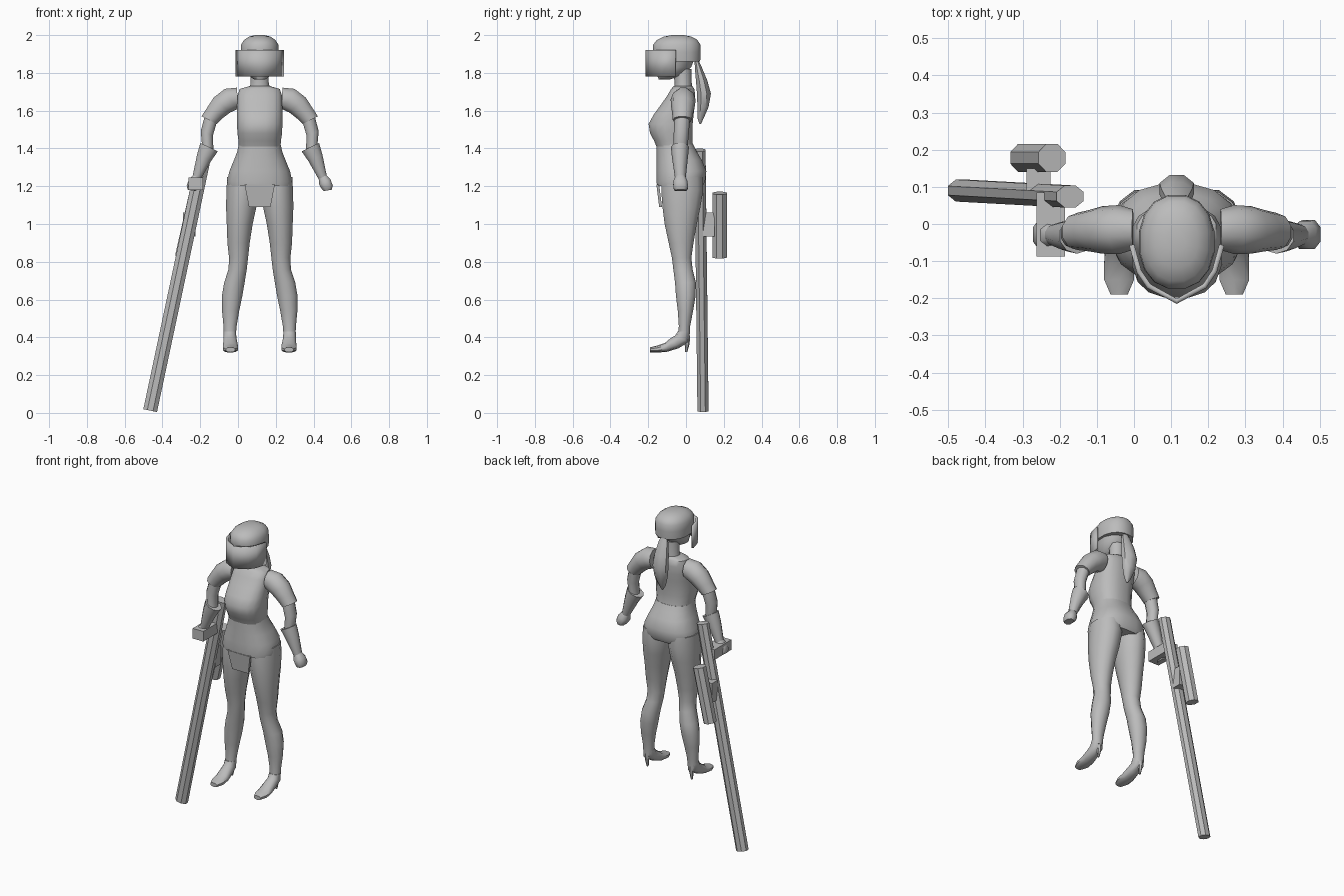
import bpy, bmesh, math
from mathutils import Vector

CX = 0.115                      # the figure's own centre line
grey = bpy.data.materials.new("plain_grey")
grey.diffuse_color = (0.5, 0.5, 0.5, 1)


def finish(name, bm, smooth=40):
    bmesh.ops.recalc_face_normals(bm, faces=bm.faces)
    me = bpy.data.meshes.new(name)
    bm.to_mesh(me)
    bm.free()
    me.materials.append(grey)
    ob = bpy.data.objects.new(name, me)
    bpy.context.collection.objects.link(ob)
    bpy.ops.object.select_all(action='DESELECT')
    bpy.context.view_layer.objects.active = ob
    ob.select_set(True)
    bpy.ops.object.shade_smooth_by_angle(angle=math.radians(smooth))
    return ob


def loft(name, rings, n=12, s=1, power=1.0, smooth=50):
    """Rings: (dx, y, z, rx, ry, roll, pitch); dx is from the centre line, s mirrors it."""
    bm = bmesh.new()
    loops = []
    for r in rings:
        dx, y, z, rx, ry, roll, pitch = tuple(r) + (0,) * (7 - len(r))
        t, p = math.radians(roll), math.radians(pitch)
        u = Vector((math.cos(t), 0, math.sin(t)))
        v = Vector((0, math.cos(p), -math.sin(p)))
        loop = []
        for i in range(n):
            a = 2 * math.pi * (i + 0.5) / n
            c, d = math.cos(a), math.sin(a)
            c = math.copysign(abs(c) ** power, c)
            d = math.copysign(abs(d) ** power, d)
            q = Vector((dx, y, z)) + u * rx * c + v * ry * d
            loop.append(bm.verts.new((CX + s * q.x, q.y, q.z)))
        loops.append(loop)
    for a, b in zip(loops, loops[1:]):
        for i in range(n):
            j = (i + 1) % n
            bm.faces.new((a[i], a[j], b[j], b[i]))
    bm.faces.new(loops[0])
    bm.faces.new(loops[-1])
    return finish(name, bm, smooth)


def body(name, rows, **kw):
    """Rows: (z, half width, front y, back y)."""
    return loft(name, [(0, (f + b) / 2, z, w, (b - f) / 2) for z, w, f, b in rows], **kw)


def prism(name, a, b, rx, ry, n, power=1.0):
    """Straight bar between two points, cut square to the x-z plane."""
    a, b = Vector(a), Vector(b)
    roll = math.degrees(math.atan2(-(b.x - a.x), b.z - a.z))
    return loft(name, [(p.x - CX, p.y, p.z, rx, ry, roll) for p in (a, b)],
                n=n, power=power, smooth=30)


def box(name, lo, hi):
    bm = bmesh.new()
    bmesh.ops.create_cube(bm, size=1)
    for v in bm.verts:
        v.co = [l + (c + 0.5) * (h - l) for c, l, h in zip(v.co, lo, hi)]
    return finish(name, bm, 30)


# Torso: bust, waist and flared hips
body("chest", [(1.41, .112, -.158, .04), (1.44, .114, -.17, .035), (1.48, .12, -.192, .035),
               (1.53, .122, -.2, .037), (1.58, .122, -.172, .042), (1.63, .121, -.135, .048),
               (1.68, .119, -.1, .05), (1.715, .108, -.08, .045), (1.73, .055, -.065, .035)],
     n=16, power=0.8)
body("tunic_skirt", [(1.2, .17, -.155, .09), (1.225, .175, -.158, .103), (1.28, .163, -.158, .11),
                     (1.34, .138, -.157, .085), (1.38, .122, -.157, .06), (1.42, .113, -.157, .04)],
     n=16, power=0.82)

# Front flap hanging below the skirt
bm = bmesh.new()
flap = [(-.08, -.157, 1.21), (.08, -.157, 1.21), (.057, -.142, 1.09), (-.057, -.142, 1.09)]
face = bm.faces.new([bm.verts.new((CX + x, y, z)) for x, y, z in flap])
ext = bmesh.ops.extrude_face_region(bm, geom=[face])
for v in ext["geom"]:
    if isinstance(v, bmesh.types.BMVert):
        v.co.y += 0.015
finish("front_flap", bm, 30)

# Neck, face, helmet
body("neck", [(1.70, .06, -.065, .035), (1.75, .05, -.06, .03), (1.82, .05, -.07, .03)], n=10)
body("face", [(1.765, .03, -.145, -.085), (1.785, .06, -.155, -.02), (1.83, .082, -.16, .03),
              (1.9, .092, -.165, .06)], n=12)
body("helmet", [(1.86, .1, -.165, .077), (1.91, .103, -.176, .08), (1.95, .1, -.176, .078),
                (1.975, .084, -.155, .062), (1.992, .058, -.118, .03), (2.0, .025, -.075, -.01)],
     n=16, power=0.9)

# Visor: a thin folded band around the front of the helmet
bm = bmesh.new()
band = [(-.128, -.058), (-.108, -.13), (-.08, -.172), (0, -.215),
        (.08, -.172), (.108, -.13), (.128, -.058)]
cols = [[bm.verts.new((CX + x, y, z)) for z in (1.78, 1.92)] for x, y in band]
for a, b in zip(cols, cols[1:]):
    bm.faces.new((a[0], b[0], b[1], a[1]))
visor = finish("visor", bm, 40)
mod = visor.modifiers.new("thickness", 'SOLIDIFY')
mod.thickness = 0.014
mod.offset = -1

# Ponytail
body("ponytail", [(1.87, .02, .045, .065), (1.83, .032, .045, .085), (1.76, .045, .05, .115),
                  (1.69, .05, .055, .135), (1.62, .042, .058, .122), (1.56, .022, .06, .095),
                  (1.53, .005, .07, .08)], n=8)

for side, s in (("left", 1), ("right", -1)):
    # Arms: sleeve, bare arm, gauntlet, hand
    loft(side + "_sleeve", [(.118, -.015, 1.665, .06, .055, 88), (.155, -.015, 1.66, .066, .066, 62),
                            (.2, -.016, 1.63, .062, .064, 42), (.235, -.018, 1.59, .053, .056, 32),
                            (.268, -.02, 1.55, .047, .05, 27)], s=s, n=10)
    loft(side + "_arm", [(.255, -.02, 1.57, .038, .042, 27), (.28, -.025, 1.48, .036, .04, 20),
                         (.275, -.03, 1.4, .035, .038, 25)], s=s, n=10)
    loft(side + "_gauntlet", [(.268, -.032, 1.407, .054, .048, 26), (.295, -.032, 1.35, .043, .042, 26),
                              (.333, -.03, 1.248, .025, .029, 26)], s=s, n=10)
    loft(side + "_hand", [(.33, -.03, 1.255, .022, .024, 26), (.345, -.03, 1.222, .035, .04, 24),
                          (.357, -.028, 1.195, .033, .042, 15), (.36, -.028, 1.178, .023, .035, 10)],
         s=s, n=8, power=.8)
    # Legs, thigh to ankle
    loft(side + "_leg", [(.09, -.02, 1.25, .085, .11), (.091, -.02, 1.18, .088, .115),
                         (.098, -.024, 1.09, .083, .104), (.106, -.028, 1.0, .071, .088),
                         (.112, -.026, .9, .061, .068), (.112, -.023, .82, .052, .053),
                         (.117, -.016, .76, .05, .053), (.134, -.003, .69, .056, .057),
                         (.146, -.001, .62, .056, .054), (.154, -.003, .54, .047, .042),
                         (.157, -.008, .46, .036, .031), (.158, -.012, .4, .032, .032)], s=s, n=12)
    # High-heeled shoe
    loft(side + "_shoe", [(.158, -.012, .43, .034, .032), (.158, -.022, .392, .036, .04, 0, 25),
                          (.156, -.062, .368, .038, .034, 0, 50), (.155, -.105, .347, .042, .024, 0, 75),
                          (.155, -.15, .338, .042, .019, 0, 90), (.155, -.19, .334, .024, .013, 0, 90)],
         s=s, n=10, power=.85)
    loft(side + "_heel", [(.158, .002, .41, .022, .02), (.158, .006, .365, .012, .013),
                          (.158, .001, .322, .006, .006)], s=s, n=6)

# Long gun: barrel, drum, bracket and grip
prism("barrel", (-.465, .09, .012), (-.172, .074, 1.392), .04, .032, 8)
prism("drum", (-.297, .178, .825), (-.221, .178, 1.163), .04, .041, 8)
box("drum_bracket", (-.29, .09, .935), (-.225, .15, 1.06))
box("grip", (-.262, -.088, 1.18), (-.186, .085, 1.245))
